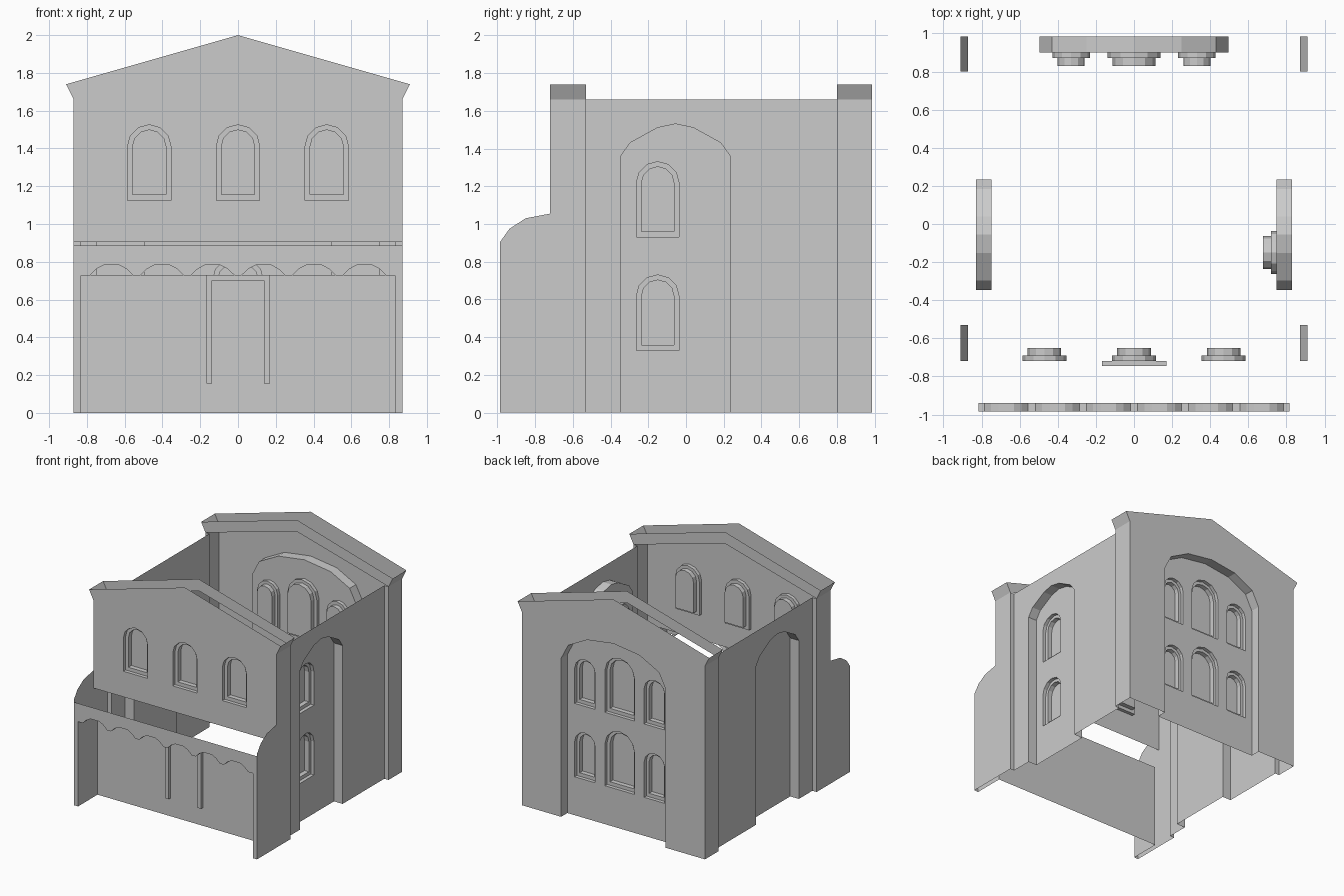
import bpy, bmesh
from math import sin, cos, pi
from mathutils import Vector
from mathutils.geometry import tessellate_polygon

if "Cube" in bpy.data.objects:
    bpy.data.objects.remove(bpy.data.objects["Cube"])

# Frames map (u across, v up, d depth inward) onto each facade
FRONT, BACK, PORCH = -0.72, 0.985, -0.985
WX, PX = 0.83, 0.87            # wall plane and pilaster plane in x
front = lambda u, v, d=0: (u, FRONT + d, v)
back = lambda u, v, d=0: (u, BACK - d, v)
porch = lambda u, v, d=0: (u, PORCH + d, v)
right = lambda u, v, d=0: (WX - d, u, v)
left = lambda u, v, d=0: (d - WX, u, v)


def panel(bm, frame, d, outer, holes=()):
    """Flat polygon with optional holes."""
    loops = [outer] + list(holes)
    tris = tessellate_polygon([[Vector((u, v, 0)) for u, v in l] for l in loops])
    vs = [bm.verts.new(frame(u, v, d)) for l in loops for u, v in l]
    for t in tris:
        bm.faces.new([vs[i] for i in t])


def strip(bm, frame, d0, d1, pts, closed=False):
    """Reveal that runs from depth d0 to d1 along a profile."""
    a = [bm.verts.new(frame(u, v, d0)) for u, v in pts]
    b = [bm.verts.new(frame(u, v, d1)) for u, v in pts]
    for i in range(len(pts) if closed else len(pts) - 1):
        j = (i + 1) % len(pts)
        bm.faces.new((a[i], a[j], b[j], b[i]))


def finish(bm, name, out):
    bmesh.ops.remove_doubles(bm, verts=bm.verts, dist=1e-4)
    bmesh.ops.dissolve_limit(bm, angle_limit=0.01, verts=bm.verts, edges=bm.edges)
    bmesh.ops.recalc_face_normals(bm, faces=bm.faces)
    if sum(f.normal.dot(Vector(out)) * f.calc_area() for f in bm.faces) < 0:
        bmesh.ops.reverse_faces(bm, faces=bm.faces)
    me = bpy.data.meshes.new(name)
    bm.to_mesh(me)
    bm.free()
    bpy.context.collection.objects.link(bpy.data.objects.new(name, me))


def arch(c, half, z0, spring, rise):
    """Arched outline: bottom left, over the top, bottom right."""
    top = [(c - half * cos(k * pi / 6), spring + rise * sin(k * pi / 6)) for k in range(7)]
    return [(c - half, z0)] + top + [(c + half, z0)]


def window(bm, frame, d, c, z0, z1, half):
    """Two-step window recess; returns the hole for its wall."""
    o = arch(c, half, z0, z1 - half, half)
    i = arch(c, half - 0.027, z0 + 0.03, z1 - half, half - 0.027)
    strip(bm, frame, d, d + 0.03, o, True)
    panel(bm, frame, d + 0.03, o, [i])
    strip(bm, frame, d + 0.03, d + 0.07, i, True)
    panel(bm, frame, d + 0.07, i)
    return o


GABLE = [(PX, 1.66), (0.91, 1.74), (0, 2), (-0.91, 1.74), (-PX, 1.66)]

# Upper front wall with three windows
bm = bmesh.new()
holes = [window(bm, front, 0, c, 1.125, 1.525, 0.115) for c in (-0.47, 0, 0.47)]
panel(bm, front, 0, [(-PX, 0.905), (PX, 0.905)] + GABLE, holes)
finish(bm, "upper_front_wall", (0, -1, 0))

# Lower front wall inside the porch
bm = bmesh.new()
panel(bm, front, 0, [(-WX, 0), (WX, 0), (WX, 0.73), (-WX, 0.73)])
finish(bm, "lower_front_wall", (0, -1, 0))

# Door frame
bm = bmesh.new()
frame_pts = [(-0.167, 0.155), (-0.167, 0.73), (0.17, 0.73), (0.17, 0.155),
             (0.138, 0.155), (0.138, 0.70), (-0.137, 0.70), (-0.137, 0.155)]
panel(bm, front, -0.025, frame_pts)
strip(bm, front, -0.025, 0, frame_pts, True)
finish(bm, "door_frame", (0, -1, 0))

# Porch front: scalloped parapet on corner piers
bm = bmesh.new()
scallop = [(-0.815, 0.728)]
for k in range(6):
    c = -0.67 + k * 0.268
    scallop += [(c + x, z) for x, z in ((-0.115, 0.728), (-0.08, 0.762), (-0.04, 0.783),
                                        (0.04, 0.783), (0.08, 0.762), (0.115, 0.728))]
scallop.append((0.815, 0.728))
panel(bm, porch, 0, [(-PX, 0), (-WX, 0), (-WX, 0.728)] + scallop +
      [(WX, 0.728), (WX, 0), (PX, 0), (PX, 0.885), (-PX, 0.885)])
strip(bm, porch, 0, 0.045, scallop)
for s in (-1, 1):   # inner faces of the piers
    strip(bm, porch, 0, FRONT - PORCH, [(s * WX, 0), (s * WX, 0.73)])
finish(bm, "porch_front", (0, -1, 0))

# Back wall with a tall arched recess and two rows of windows
bm = bmesh.new()
big = arch(0, 0.497, 0, 1.36, 0.26)
panel(bm, back, 0, [(-PX, 0)] + big + [(PX, 0)] + GABLE)
strip(bm, back, 0, 0.085, big)
holes = []
for z in (0.33, 0.96):
    holes.append(window(bm, back, 0.085, 0, z, z + 0.50, 0.14))
    holes += [window(bm, back, 0.085, c, z, z + 0.40, 0.098) for c in (-0.33, 0.33)]
panel(bm, back, 0.085, big, holes)
finish(bm, "back_wall", (0, 1, 0))

# Inner gable bands
rake = GABLE + [(0, 1.9)]
for name, y, n in (("front_gable_band", -0.53, 1), ("back_gable_band", 0.80, -1)):
    bm = bmesh.new()
    panel(bm, front, y - FRONT, rake)
    finish(bm, name, (0, n, 0))

# Side walls: arched recess, pilasters, porch wing and flared tops
side_half = [(0.29, 0), (0.29, 1.36), (0.24, 1.43), (0.095, 1.51)]
side_arch = ([(-0.056 - x, z) for x, z in side_half] + [(-0.056, 1.53)] +
             [(-0.056 + x, z) for x, z in reversed(side_half)])
wing = [(-0.53, 0), (-0.53, 1.66), (FRONT, 1.66), (FRONT, 1.055), (-0.85, 1.03),
        (-0.935, 0.975), (PORCH, 0.905), (PORCH, 0)]
pier = [(0.80, 0), (BACK, 0), (BACK, 1.66), (0.80, 1.66)]
for name, fr, s in (("right", right, 1), ("left", left, -1)):
    bm = bmesh.new()
    panel(bm, fr, 0, [(-0.53, 0)] + side_arch + [(0.80, 0), (0.80, 1.66), (-0.53, 1.66)])
    strip(bm, fr, 0, 0.082, side_arch)
    holes = []
    if s > 0:       # only the right side has windows
        holes = [window(bm, fr, 0.082, -0.15, z, z + 0.40, 0.113) for z in (0.33, 0.93)]
    panel(bm, fr, 0.082, side_arch, holes)
    panel(bm, fr, WX - PX, wing)
    panel(bm, fr, WX - PX, pier)
    for y in (-0.53, 0.80):
        strip(bm, fr, WX - PX, 0, [(y, 0), (y, 1.66)])
    for y0, y1 in ((FRONT, -0.53), (0.80, BACK)):
        bm.faces.new([bm.verts.new((s * x, y, z)) for x, y, z in
                      ((PX, y0, 1.66), (PX, y1, 1.66), (0.91, y1, 1.74), (0.91, y0, 1.74))])
    finish(bm, name + "_side_wall", (s, 0, 0))
